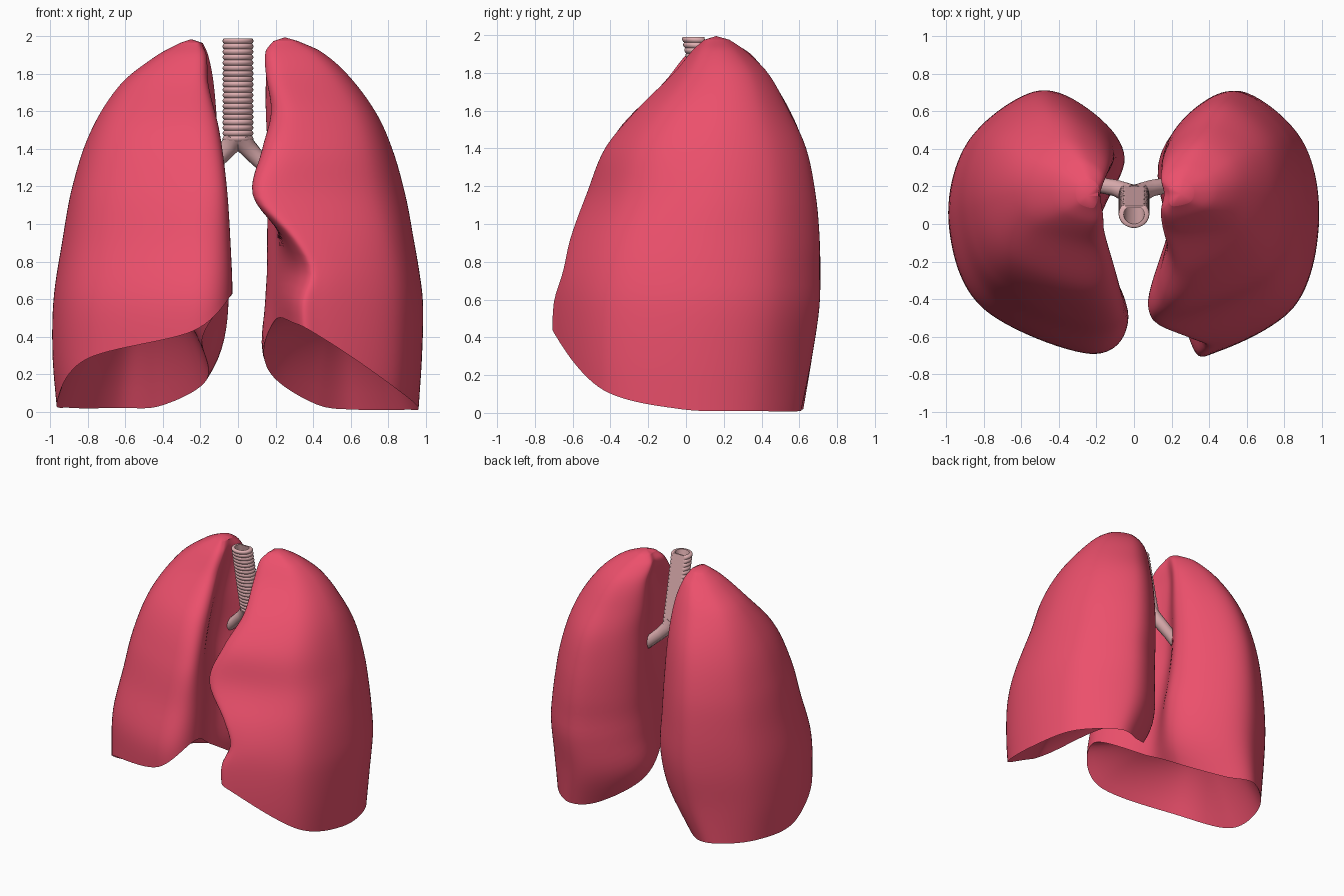
import bpy, bmesh, math, random
from mathutils import Vector
from mathutils.bvhtree import BVHTree

if "Cube" in bpy.data.objects:
    bpy.data.objects.remove(bpy.data.objects["Cube"])

random.seed(4)
COLS, ROWS, BASE_ROWS = 108, 50, 14


def material(name, color):
    m = bpy.data.materials.new(name)
    m.diffuse_color = color
    m.use_nodes = True
    m.node_tree.nodes["Principled BSDF"].inputs["Base Color"].default_value = m.diffuse_color
    return m


lung_mat = material("lung_tissue", (0.84, 0.08, 0.15, 1))
airway_mat = material("airway", (0.74, 0.43, 0.44, 1))


def hermite(table, z):
    """Smooth interpolation of table rows keyed by their first value."""
    n = len(table)
    z = min(max(z, table[0][0]), table[-1][0])
    i = max(k for k in range(n - 1) if table[k][0] <= z)
    a, b = table[i], table[i + 1]
    p, q = table[max(i - 1, 0)], table[min(i + 2, n - 1)]
    h = b[0] - a[0]
    t = (z - a[0]) / h
    out = []
    for k in range(1, len(a)):
        m0 = (b[k] - p[k]) / (b[0] - p[0]) * h
        m1 = (q[k] - a[k]) / (q[0] - a[0]) * h
        out.append((2*t**3 - 3*t*t + 1) * a[k] + (t**3 - 2*t*t + t) * m0
                   + (3*t*t - 2*t**3) * b[k] + (t**3 - t*t) * m1)
    return out


def closed_spline(vals, u):
    """Catmull-Rom around a closed list, u in 0..len."""
    n, i = len(vals), int(u)
    t = u - i
    a, b, c, d = (vals[(i + k) % n] for k in (-1, 0, 1, 2))
    return 0.5 * (2*b + (c - a)*t + (2*a - 5*b + 4*c - d)*t*t + (3*b - 3*c + d - a)*t**3)


def section(table, z):
    """Nine points round the lung at height z, from the front inner edge."""
    xl, y0, y1, xf, yf, xb, xm = hermite(table, z)
    h, wf, wb = y1 - y0, xl - xf, xl - xb
    return [Vector(p) for p in (
        (xf, yf), (xf + .21*wf, y0 + .005), (xl - .19*wf, y0 + .18*h), (xl, y0 + .5*h),
        (xl - .1*wb, y1 - .19*h), (xl - .47*wb, y1), (xb + .22*wb, y1 - .06*h),
        (xb, y1 - .25*h), (xm, y0 + .47*h))]


def make_lung(name, side, table, rim, dome, pole):
    bm = bmesh.new()
    rows = []
    ztop = table[-1][0]
    us = [len(rim) * c / COLS for c in range(COLS)]
    rims = [max(0.0, closed_spline(rim, u)) for u in us]
    # outer wall, from the diaphragm rim to the apex
    for j in range(ROWS + 1):
        f = math.sin(j / ROWS * math.pi / 2)
        row = []
        for u, zr in zip(us, rims):
            z = zr + (ztop - zr) * f
            p = closed_spline(section(table, z), u)
            row.append(bm.verts.new((side * p.x, p.y, z)))
        rows.append(row)
    # hollow base over the diaphragm
    edge = [v.co.copy() for v in rows[0]]
    centre = Vector((side * dome[0], dome[1], dome[2]))
    for j in range(1, BASE_ROWS):
        s = 1 - j / BASE_ROWS
        row = []
        for e in edge:
            p = centre.lerp(e, s)
            p.z = e.z + (centre.z - e.z) * (1 - s**2.4)
            row.append(bm.verts.new(p))
        rows.insert(0, row)
    for a, b in zip(rows, rows[1:]):
        for c in range(COLS):
            d = (c + 1) % COLS
            bm.faces.new((a[c], a[d], b[d], b[c]))
    for row, co in ((rows[0], centre), (rows[-1], Vector((side * pole[0], pole[1], pole[2])))):
        tip = bm.verts.new(co)
        for c in range(COLS):
            bm.faces.new((row[c], row[(c + 1) % COLS], tip))
    bmesh.ops.recalc_face_normals(bm, faces=bm.faces)
    tree = BVHTree.FromBMesh(bm)
    add_mesh(name, bm, lung_mat, 60)
    return tree


def add_mesh(name, bm, mat, angle):
    me = bpy.data.meshes.new(name)
    bm.to_mesh(me)
    bm.free()
    ob = bpy.data.objects.new(name, me)
    bpy.context.collection.objects.link(ob)
    me.materials.append(mat)
    bpy.context.view_layer.objects.active = ob
    ob.select_set(True)
    bpy.ops.object.shade_smooth_by_angle(angle=math.radians(angle))
    ob.select_set(False)


# Rows: z, outer x, front y, back y, front edge x, front edge y, back inner x, hilum x
left_rows = [
    (0.0, .96, -.68, .61, .08, -.50, .28, .30), (0.3, .985, -.69, .66, .05, -.50, .10, .20),
    (0.6, .98, -.69, .70, .03, -.50, .05, .20), (0.9, .935, -.60, .70, .04, -.45, .08, .22),
    (1.2, .88, -.51, .67, .06, -.40, .10, .25), (1.5, .78, -.36, .59, .10, -.26, .11, .23),
    (1.75, .62, -.12, .46, .16, -.06, .13, .20), (1.9, .43, .00, .34, .17, .05, .16, .18),
    (1.965, .31, .08, .24, .20, .11, .19, .19)]
right_rows = [
    (0.0, .96, -.66, .60, .32, -.60, .28, .30), (0.3, .98, -.68, .66, .32, -.63, .14, .19),
    (0.58, .985, -.68, .70, .30, -.62, .15, .20), (0.75, .965, -.64, .70, .34, -.56, .16, .21),
    (0.92, .935, -.60, .70, .26, -.53, .16, .21), (1.15, .89, -.52, .68, .08, -.45, .16, .20),
    (1.4, .82, -.43, .63, .13, -.33, .16, .21), (1.6, .73, -.27, .54, .18, -.16, .15, .20),
    (1.8, .58, -.07, .43, .15, .00, .15, .18), (1.92, .44, .03, .31, .15, .07, .15, .16),
    (1.975, .32, .09, .23, .19, .11, .19, .19)]

left_bvh = make_lung("lung_left_side", -1, left_rows,
                     [.63, .43, .28, .05, .02, .02, .03, .15, .38], (.5, -.02, .64), (.25, .15, 1.985))
right_bvh = make_lung("lung_right_side", 1, right_rows,
                      [.47, .39, .12, .02, .01, .01, .04, .2, .48], (.55, 0, .57), (.25, .16, 1.995))

# Windpipe: tube with ringed front and flat back, leaning back to the fork
bm = bmesh.new()
rings, per, seg = 19, 6, 32
profile = []
for k in range(rings * per + 1):
    f = k / (rings * per)
    profile.append((f, .074 + .008 * abs(math.sin(f * rings * math.pi)) ** .7))
profile += [(1, .055), (.5, .052), (0, .048)]
prev = None
for f, r in profile:
    row = []
    for s in range(seg):
        a = 2 * math.pi * s / seg
        y = min(r * math.sin(a), .052 if r > .06 else .04)
        row.append(bm.verts.new((r * math.cos(a), .165 - .115 * f + y * .9, 1.44 + .55 * f)))
    if prev:
        for s in range(seg):
            t = (s + 1) % seg
            bm.faces.new((prev[s], prev[t], row[t], row[s]))
    prev = row
bmesh.ops.recalc_face_normals(bm, faces=bm.faces)
add_mesh("windpipe", bm, airway_mat, 60)


def add_spline(curve, pts):
    sp = curve.splines.new('POLY')
    sp.points.add(len(pts) - 1)
    for p, (co, r) in zip(sp.points, pts):
        p.co = (*co, 1)
        p.radius = r
    sp.use_smooth = True


def grow(curve, bvh, p, d, length, r, depth):
    """Forking twigs kept inside the lung."""
    for _ in range(2):
        nd = (d + Vector([random.uniform(-.8, .8) for _ in range(3)])).normalized()
        q = p + nd * length
        loc, nor, _i, _d = bvh.find_nearest(q)
        if (q - loc).dot(nor) > -.03:
            continue
        add_spline(curve, [(p, r), (p.lerp(q, .5), r * .85), (q, r * .65)])
        if depth:
            grow(curve, bvh, q, nd, length * .8, r * .65, depth - 1)


# Main bronchi with the branches inside each lung
for name, side, bvh in (("bronchi_left_side", -1, left_bvh), ("bronchi_right_side", 1, right_bvh)):
    cu = bpy.data.curves.new(name, 'CURVE')
    cu.dimensions = '3D'
    cu.bevel_depth = 1
    cu.bevel_resolution = 3
    cu.use_fill_caps = True
    V = lambda x, y, z: Vector((side * x, y, z))
    hilum = V(.27, .21, 1.2)
    add_spline(cu, [(V(.015, .15, 1.47), .062), (V(.04, .17, 1.42), .052), (V(.09, .19, 1.365), .046),
                    (V(.17, .205, 1.29), .043), (hilum, .04)])
    for goal in (V(.4, .2, 1.55), V(.52, -.1, 1.25), V(.58, -.15, .9), V(.5, .35, .85), V(.68, .2, 1.05)):
        mid = hilum.lerp(goal, .5) + Vector((0, 0, .03))
        add_spline(cu, [(hilum, .034), (mid, .028), (goal, .02)])
        grow(cu, bvh, goal, (goal - mid).normalized(), .17, .016, 3)
    cu.materials.append(airway_mat)
    bpy.context.collection.objects.link(bpy.data.objects.new(name, cu))
